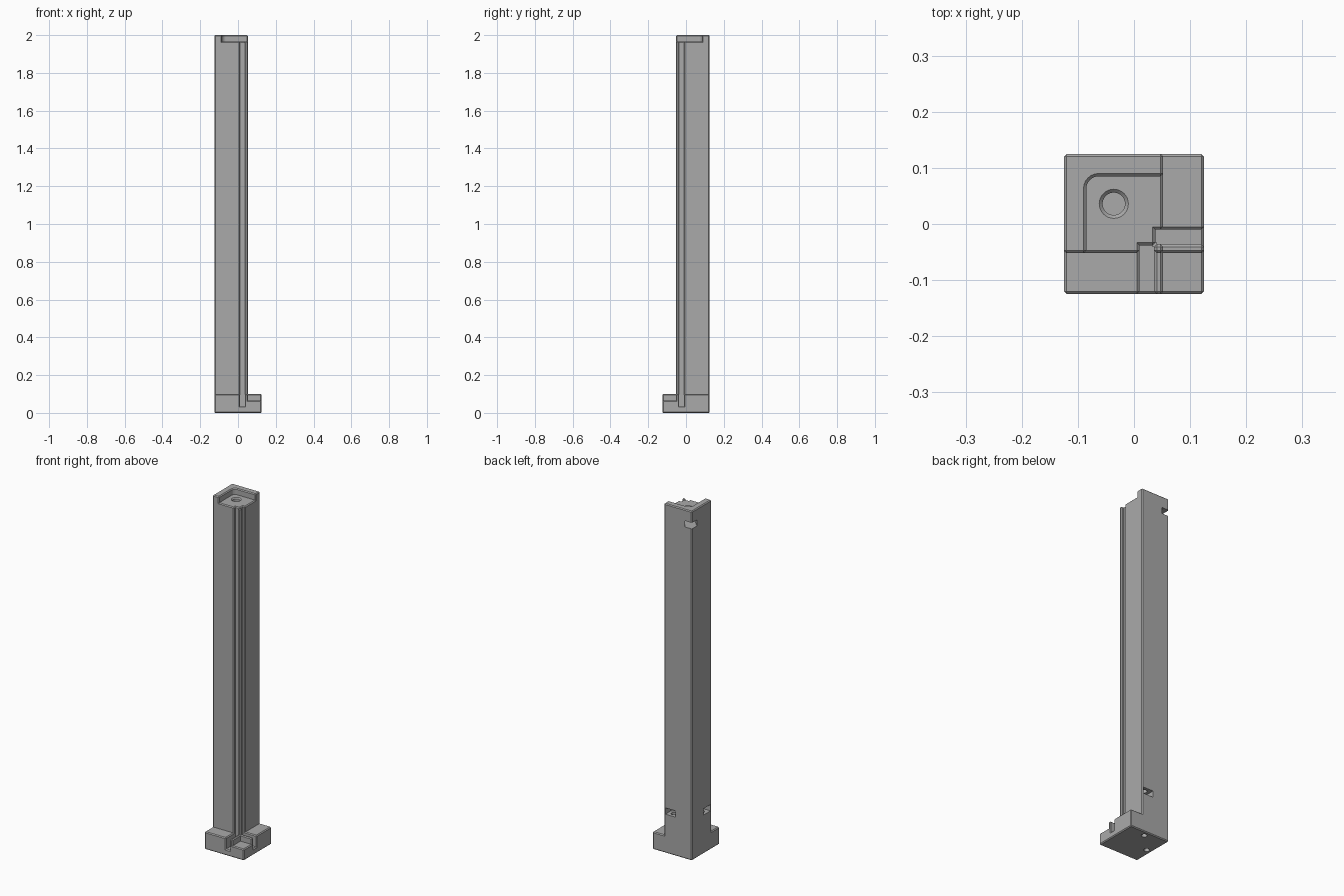
import bpy, bmesh, math
from mathutils import Matrix

cube = bpy.data.objects.get("Cube")
if cube:
    bpy.data.objects.remove(cube, do_unlink=True)

grey = bpy.data.materials.new("plain_grey")
grey.use_nodes = True
grey.diffuse_color = (0.4, 0.4, 0.4, 1)
grey.node_tree.nodes["Principled BSDF"].inputs["Base Color"].default_value = (0.4, 0.4, 0.4, 1)

HALF = 0.125      # half width of the base
EDGE = 0.052      # free faces of the post
CHAMFER = 0.005
FLOOR = 1.965     # floor of the recess at the top
BASE_TOP = 0.1


def prism(name, outline, z0, z1):
    """Extrude a plan outline from z0 to z1."""
    bm = bmesh.new()
    face = bm.faces.new([bm.verts.new((x, y, z0)) for x, y in outline])
    side = bmesh.ops.extrude_face_region(bm, geom=[face])["geom"]
    top = [v for v in side if isinstance(v, bmesh.types.BMVert)]
    bmesh.ops.translate(bm, verts=top, vec=(0, 0, z1 - z0))
    bmesh.ops.recalc_face_normals(bm, faces=bm.faces)
    return finish(name, bm)


def finish(name, bm):
    mesh = bpy.data.meshes.new(name)
    bm.to_mesh(mesh)
    bm.free()
    mesh.materials.append(grey)
    obj = bpy.data.objects.new(name, mesh)
    bpy.context.collection.objects.link(obj)
    return obj


def cone(name, x, y, z0, z1, r0, r1):
    bm = bmesh.new()
    bmesh.ops.create_cone(bm, cap_ends=True, segments=32, radius1=r0, radius2=r1, depth=z1 - z0,
                          matrix=Matrix.Translation((x, y, (z0 + z1) / 2)))
    return finish(name, bm)


def chamfer(obj):
    """Chamfer only the convex sharp edges."""
    bm = bmesh.new()
    bm.from_mesh(obj.data)
    edges = [e for e in bm.edges if e.is_manifold and e.calc_face_angle_signed() > 0.6]
    bmesh.ops.bevel(bm, geom=edges, offset=CHAMFER, offset_type='OFFSET', segments=1,
                    profile=0.5, affect='EDGES', clamp_overlap=False)
    bm.to_mesh(obj.data)
    bm.free()


def cut(obj, cutters):
    for cutter in cutters:
        mod = obj.modifiers.new("cut", 'BOOLEAN')
        mod.operation = 'DIFFERENCE'
        mod.solver = 'EXACT'
        mod.object = cutter
    bpy.context.view_layer.update()
    result = obj.evaluated_get(bpy.context.evaluated_depsgraph_get())
    mesh = bpy.data.meshes.new_from_object(result)
    obj.modifiers.clear()
    obj.data = mesh


def block(name, x0, x1, y0, y1, top):
    obj = prism(name, [(x0, y0), (x1, y0), (x1, y1), (x0, y1)], 0, top)
    chamfer(obj)
    return obj


def nut_pocket(name, x, y, angle, z0, z1, w=0.032):
    """Side slot with a half hexagon end around a screw axis."""
    shape = [(0.15, -w), (0.15, w), (-w * 0.58, w), (-w * 1.15, 0), (-w * 0.58, -w)]
    c, s = math.cos(angle), math.sin(angle)
    return prism(name, [(x + u * c - v * s, y + u * s + v * c) for u, v in shape], z0, z1)


# Post with a stepped inner corner for two panels
outline = [(-HALF, HALF), (-HALF, -EDGE), (0.01, -EDGE), (0.01, -0.038),
           (0.038, -0.038), (0.038, -0.01), (EDGE, -0.01), (EDGE, HALF)]
post = prism("post", outline, 0, 2)

# Recess at the top, leaving a rim along two sides
r, wall = 0.022, 0.085
arc = [math.pi / 2 * (1 + i / 6) for i in range(7)]
recess = prism("recess_cutter",
               [(0.2, -0.2), (0.2, wall)]
               + [(-wall + r + r * math.cos(a), wall - r + r * math.sin(a)) for a in arc]
               + [(-wall, -0.2)], FLOOR, 2.1)
cut(post, [recess])
chamfer(post)

# Screw holes and nut pockets
hx, hy = 0.011, 0.093
top_x, top_y = -0.036, 0.036
base_holes = [cone("back_screw_cutter", hx, hy, -0.05, 0.3, 0.015, 0.015),
              cone("side_screw_cutter", -hy, -hx, -0.05, 0.3, 0.015, 0.015)]
post_cuts = [cone("top_screw_cutter", top_x, top_y, 1.85, 2.05, 0.02, 0.02),
             cone("top_sink_cutter", top_x, top_y, FLOOR - 0.006, FLOOR + 0.002, 0.02, 0.028),
             nut_pocket("back_pocket_cutter", hx, hy, math.pi / 2, 0.222, 0.258),
             nut_pocket("side_pocket_cutter", -hy, -hx, math.pi, 0.222, 0.258),
             nut_pocket("corner_pocket_cutter", top_x, top_y, math.pi * 0.75, 1.9, 1.935)]
cut(post, base_holes + post_cuts)

# Base: channel floor, two wings beside the post
base_floor = block("base_floor", -HALF, HALF, -HALF, HALF, 0.035)
cut(base_floor, base_holes)
back_wing = block("back_wing", 0, HALF, -0.01, HALF, BASE_TOP)
front_wing = block("front_wing", -HALF, 0.01, -HALF, 0, BASE_TOP)
cut(back_wing, base_holes)
cut(front_wing, base_holes)

# Low corner block with lips that hold the panels
IN = 0.036
block("corner_block", IN, HALF, -HALF, -IN, 0.065)
block("back_lip", IN, HALF, -EDGE, -IN, BASE_TOP)
block("side_lip", IN, EDGE, -HALF, -IN, BASE_TOP)

# Full height corner strip and the web that joins it to the post
block("corner_strip", IN, EDGE, -EDGE, -IN, FLOOR)
prism("strip_web", [(0.033, -0.041), (0.041, -0.041), (0.041, -0.033), (0.033, -0.033)], 0.01, FLOOR - 0.005)

# Remove the cutters
for obj in [recess] + base_holes + post_cuts:
    bpy.data.objects.remove(obj, do_unlink=True)
